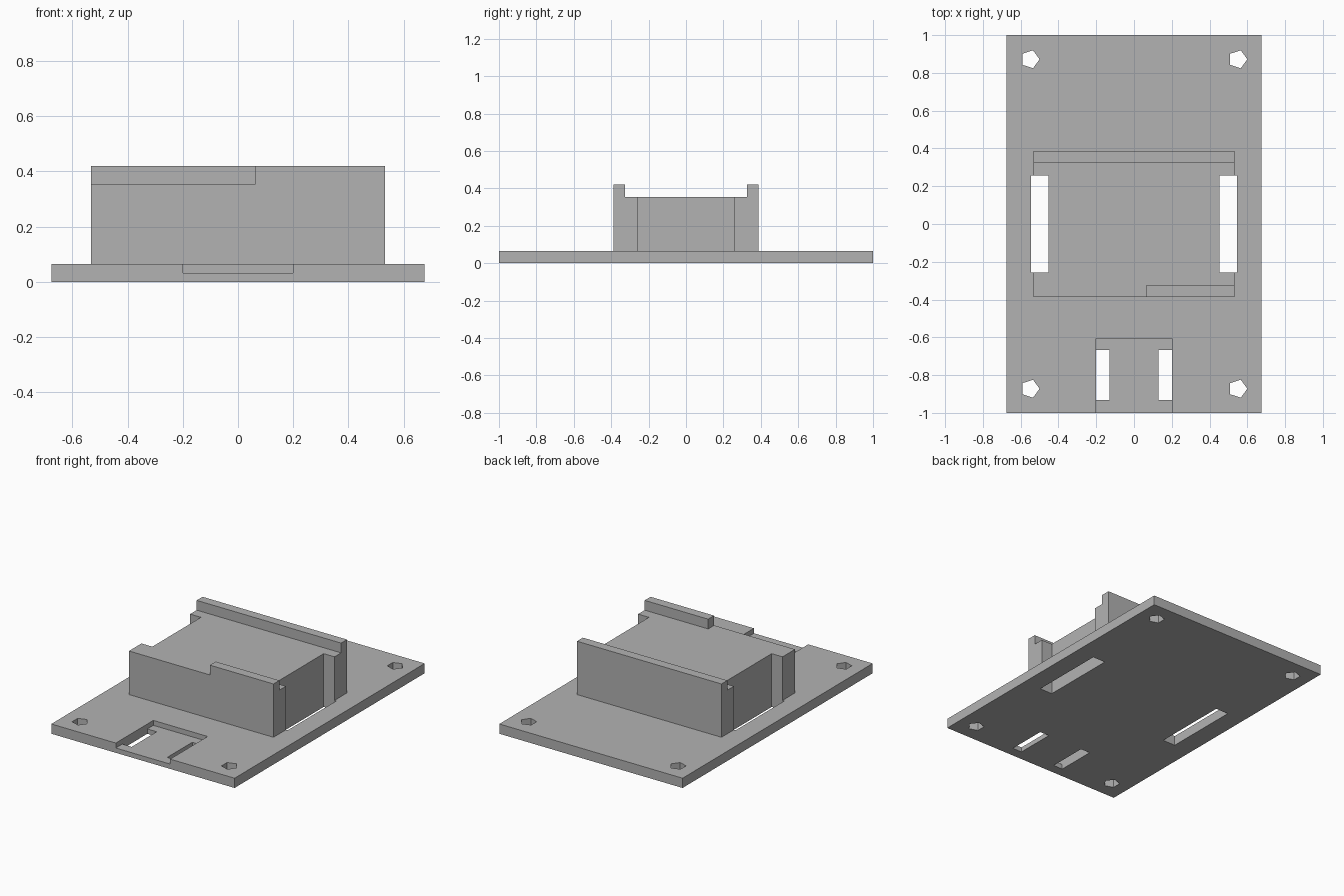
import bpy
import bmesh
import math
from mathutils import Matrix, Vector

default = bpy.data.objects.get("Cube")
if default:
    bpy.data.objects.remove(default, do_unlink=True)

# Single plain grey finish
GREY = (0.448, 0.448, 0.448, 1)
grey = bpy.data.materials.new("plain grey")
grey.use_nodes = True
grey.diffuse_color = GREY
grey.node_tree.nodes["Principled BSDF"].inputs["Base Color"].default_value = GREY

# Main dimensions
WIDTH, LENGTH, PLATE_TOP = 0.675, 1.0, 0.065
BLOCK_X, BLOCK_Y, BLOCK_TOP, LIP_TOP = 0.532, 0.387, 0.355, 0.42
LIP_Y = 0.325
RECESS_X, RECESS_BACK, RECESS_FLOOR = 0.2, -0.605, 0.032
OVER = 0.1  # how far cutters reach past a surface


def finish(name, bm):
    mesh = bpy.data.meshes.new(name)
    bm.to_mesh(mesh)
    bm.free()
    mesh.materials.append(grey)
    obj = bpy.data.objects.new(name, mesh)
    bpy.context.collection.objects.link(obj)
    return obj


def box(name, xs, ys, zs):
    """Box spanning the given (min, max) ranges."""
    bm = bmesh.new()
    bmesh.ops.create_cube(bm, size=1)
    spans = (xs, ys, zs)
    bmesh.ops.scale(bm, vec=Vector([b - a for a, b in spans]), verts=bm.verts)
    bmesh.ops.translate(bm, vec=Vector([(a + b) / 2 for a, b in spans]), verts=bm.verts)
    return finish(name, bm)


def pentagon_pin(name, x, y):
    """Five-sided upright prism with one corner facing +x."""
    bm = bmesh.new()
    ring = [bm.verts.new((x + 0.05 * math.cos(i * math.tau / 5),
                          y + 0.05 * math.sin(i * math.tau / 5), -OVER)) for i in range(5)]
    base = bm.faces.new(ring)
    top = bmesh.ops.extrude_face_region(bm, geom=[base])["geom"]
    moved = [v for v in top if isinstance(v, bmesh.types.BMVert)]
    bmesh.ops.translate(bm, vec=(0, 0, 3 * OVER), verts=moved)
    bmesh.ops.recalc_face_normals(bm, faces=bm.faces)
    return finish(name, bm)


def cut(target, cutters):
    """Subtract every cutter from the target and bake the result."""
    for cutter in cutters:
        cutter.hide_render = True
        mod = target.modifiers.new(cutter.name, "BOOLEAN")
        mod.operation = "DIFFERENCE"
        mod.solver = "EXACT"
        mod.object = cutter
    bpy.context.view_layer.update()
    graph = bpy.context.evaluated_depsgraph_get()
    baked = bpy.data.meshes.new_from_object(target.evaluated_get(graph))
    target.modifiers.clear()
    target.data = baked


# Solid parts
plate = box("base_plate", (-WIDTH, WIDTH), (-LENGTH, LENGTH), (0, PLATE_TOP))
block = box("holder_block", (-BLOCK_X, BLOCK_X), (-BLOCK_Y, BLOCK_Y), (PLATE_TOP, LIP_TOP))

# Side slots running through both plate and block
side_slots = [box("side_slot_cutter", sorted((s * 0.452, s * 0.545)),
                  (-0.256, 0.256), (-OVER, LIP_TOP + OVER)) for s in (-1, 1)]

# Corner mounting holes
holes = [pentagon_pin("mounting_hole_cutter", x, y)
         for x in (-0.55, 0.55) for y in (-0.872, 0.872)]

# Shallow front recess with two through slots
recess = box("recess_cutter", (-RECESS_X, RECESS_X), (-LENGTH - OVER, RECESS_BACK),
             (RECESS_FLOOR, PLATE_TOP + OVER))
strap_slots = [box("strap_slot_cutter", sorted((s * 0.131, s * RECESS_X)),
                   (-0.932, -0.668), (-OVER, PLATE_TOP + OVER)) for s in (-1, 1)]

# Channel between the lips, and the half of the front lip that is missing
channel = box("channel_cutter", (-BLOCK_X - OVER, BLOCK_X + OVER), (-LIP_Y, LIP_Y),
              (BLOCK_TOP, LIP_TOP + OVER))
lip_gap = box("lip_gap_cutter", (-BLOCK_X - OVER, 0.064), (-BLOCK_Y - OVER, 0),
              (BLOCK_TOP, LIP_TOP + OVER))

cut(plate, side_slots + holes + [recess] + strap_slots)
cut(block, side_slots + [channel, lip_gap])

# Cutters are no longer needed
for helper in side_slots + holes + strap_slots + [recess, channel, lip_gap]:
    bpy.data.objects.remove(helper, do_unlink=True)
